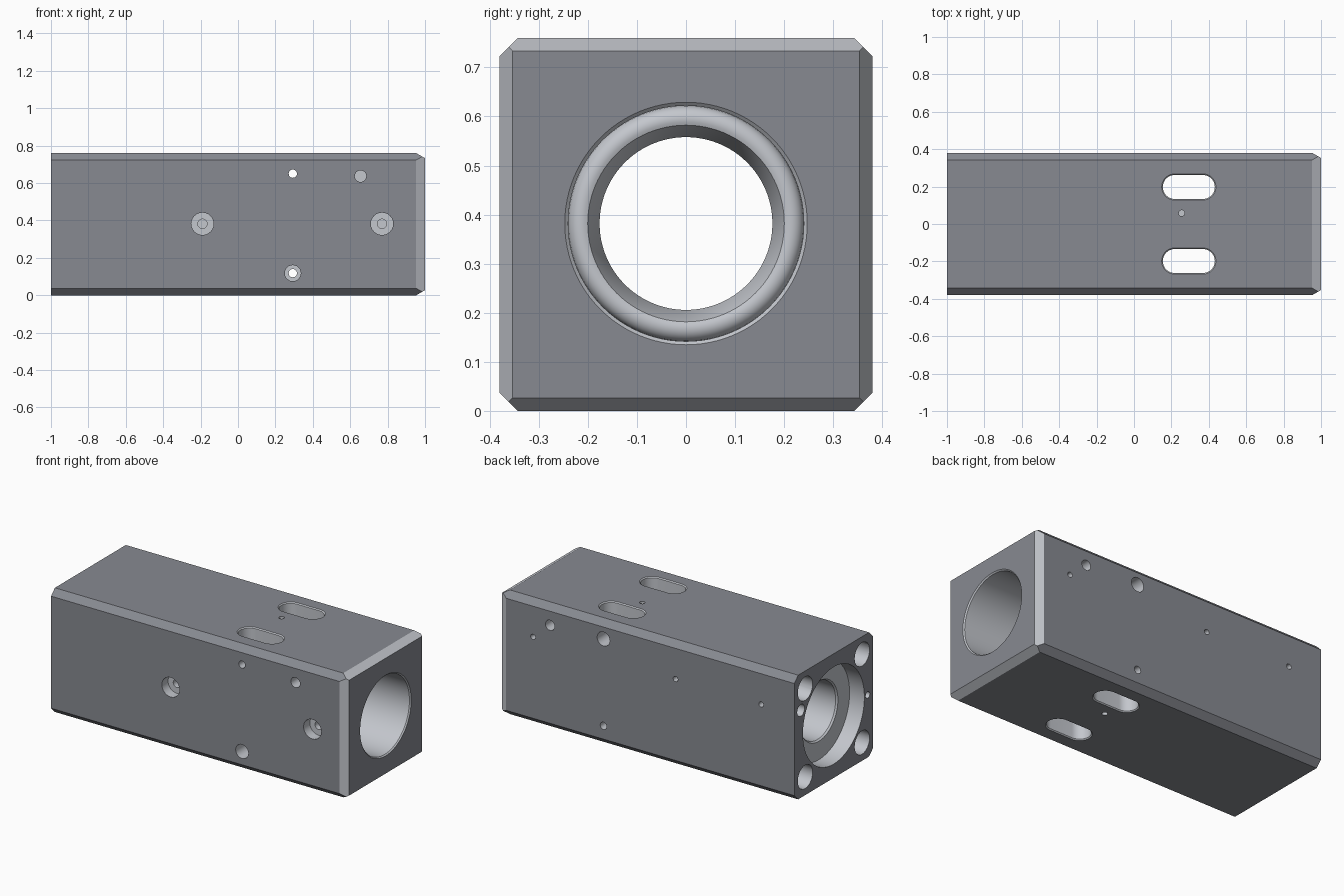
import bpy, bmesh, math
from mathutils import Vector

if "Cube" in bpy.data.objects:
    bpy.data.objects.remove(bpy.data.objects["Cube"])

W, H = 0.38, 0.76          # half width, height
ZC = H / 2 + 0.002         # bore axis height

# --- Body: box with long edges and right-end edges bevelled by plane cuts
bm = bmesh.new()
bmesh.ops.create_cube(bm, size=2)
for v in bm.verts:
    v.co = Vector((v.co.x, v.co.y * W, H / 2 + v.co.z * W))

def slice_off(point, normal):
    geom = bm.verts[:] + bm.edges[:] + bm.faces[:]
    cut = bmesh.ops.bisect_plane(bm, geom=geom, plane_co=point, plane_no=normal,
                                 clear_outer=True)["geom_cut"]
    bmesh.ops.contextual_create(bm, geom=[e for e in cut if isinstance(e, bmesh.types.BMEdge)])

for s in (-1, 1):
    for t in (-1, 1):
        slice_off((0, s * (W - 0.037), H / 2 + t * W), (0, s, t))
for s in (-1, 1):
    slice_off((1, s * (W - 0.027), H / 2), (0.027, s * 0.047, 0))
    slice_off((1, 0, H / 2 + s * (W - 0.027)), (0.027, 0, s * 0.047))
bmesh.ops.recalc_face_normals(bm, faces=bm.faces)
me = bpy.data.meshes.new("cylinder_block")
bm.to_mesh(me)
bm.free()
body = bpy.data.objects.new("cylinder_block", me)
bpy.context.collection.objects.link(body)
bpy.context.view_layer.objects.active = body
body.select_set(True)

# --- Cutting helper: loft round (or slotted) rings of (radius, depth) along a direction
def cut(origin, direction, profile, n=32, stretch=0.0):
    d = Vector(direction)
    u = Vector((0, 1, 0)) if abs(d.x) > 0.5 else Vector((1, 0, 0))
    w = d.cross(u)
    if stretch:
        half = n // 2
        ring = [(math.pi * i / half - math.pi / 2 + side * math.pi, stretch * (1 - 2 * side))
                for side in (0, 1) for i in range(half + 1)]
    else:
        ring = [(2 * math.pi * i / n, 0) for i in range(n)]
    b = bmesh.new()
    rings = [[b.verts.new(Vector(origin) + u * (r * math.cos(a) + off) + w * r * math.sin(a) + d * depth)
              for a, off in ring] for r, depth in profile]
    m = len(ring)
    for p, q in zip(rings, rings[1:]):
        for i in range(m):
            j = (i + 1) % m
            b.faces.new((p[i], p[j], q[j], q[i]))
    b.faces.new(rings[0])
    b.faces.new(rings[-1])
    bmesh.ops.recalc_face_normals(b, faces=b.faces)
    mesh = bpy.data.meshes.new("cutter")
    b.to_mesh(mesh)
    b.free()
    cutter = bpy.data.objects.new("cutter", mesh)
    cutter.hide_render = True
    bpy.context.collection.objects.link(cutter)
    mod = body.modifiers.new("cut", 'BOOLEAN')
    mod.operation, mod.solver, mod.object = 'DIFFERENCE', 'EXACT', cutter
    bpy.ops.object.modifier_apply(modifier=mod.name)
    bpy.data.objects.remove(cutter)

def drill(origin, direction, *steps):
    """Stepped blind hole: each step is (radius, end depth)."""
    prof, start = [], -0.02
    for r, end in steps:
        prof += [(r, start), (r, end)]
        start = end
    cut(origin, direction, prof, 24)

# --- Main bore: left counterbore, narrow middle, rounded lip, wide right mouth
lip = [(0.2135 + 0.0265 * math.sin(math.radians(a)), 1.66 + 0.0265 * math.cos(math.radians(a)))
       for a in range(-30, 91, 15)]
cut((-1, 0, ZC), (1, 0, 0),
    [(0.297, -0.02), (0.297, 0.10), (0.184, 0.10), (0.176, 0.11), (0.176, 1.62)] + lip +
    [(0.240, 1.993), (0.247, 2.0), (0.247, 2.02)], 96)

# --- Vertical slots with bevelled rims, cut right through
for y in (-0.198, 0.198):
    cut((0.293, y, 0), (0, 0, 1),
        [(0.070, -0.02), (0.070, 0), (0.064, 0.006), (0.064, H - 0.006), (0.070, H), (0.070, H + 0.02)],
        40, stretch=0.075)

# --- Left end: corner mounting holes, air port channel, locating hole
for y in (-0.275, 0.275):
    for z in (-0.27, 0.27):
        drill((-1, y, ZC + z), (1, 0, 0), (0.072, 0.30))
drill((-1, 0.317, 0.535), (1, 0, 0), (0.036, 0.08), (0.014, 1.78))
drill((-1, -0.33, ZC), (1, 0, 0), (0.02, 0.12))

# --- Front face: two counterbored ports
for x in (-0.19, 0.77):
    drill((x, -W, ZC), (0, 1, 0), (0.06, 0.06), (0.025, 0.12))

# --- Cross bolts: through holes, counterbored on opposite faces
drill((0.293, -W, 0.118), (0, 1, 0), (0.043, 0.1), (0.022, 0.8))
drill((0.293, W, 0.65), (0, -1, 0), (0.043, 0.1), (0.022, 0.8))

# --- Blind holes on front and back, and back ports meeting the air channel
for s in (-1, 1):
    drill((0.655, s * W, 0.637), (0, -s, 0), (0.031, 0.1))
for x in (-0.775, -0.195, 0.77):
    drill((x, W, 0.535), (0, -1, 0), (0.016, 0.065))

# --- Small pin holes on top and bottom
drill((0.255, 0.058, H), (0, 0, -1), (0.016, 0.12))
drill((0.255, 0.058, 0), (0, 0, 1), (0.016, 0.12))

# --- Dark coated outside, bare metal on everything machined afterwards
for name, colour in (("dark_coating", (0.245, 0.255, 0.285, 1)), ("bare_metal", (0.55, 0.57, 0.61, 1))):
    mat = bpy.data.materials.new(name)
    mat.diffuse_color = colour
    mat.use_nodes = True
    mat.node_tree.nodes["Principled BSDF"].inputs["Base Color"].default_value = mat.diffuse_color
    body.data.materials.append(mat)

outer_tests = (lambda c: abs(c.x) - 1, lambda c: abs(c.y) - W, lambda c: abs(c.z - H / 2) - W,
               lambda c: abs(c.y) + abs(c.z - H / 2) - (2 * W - 0.037))
for f in body.data.polygons:
    corners = [body.data.vertices[i].co for i in f.vertices]
    coated = any(all(abs(test(c)) < 1e-4 for c in corners) for test in outer_tests)
    f.material_index = 0 if coated else 1

bpy.ops.object.shade_smooth_by_angle(angle=math.radians(25))
